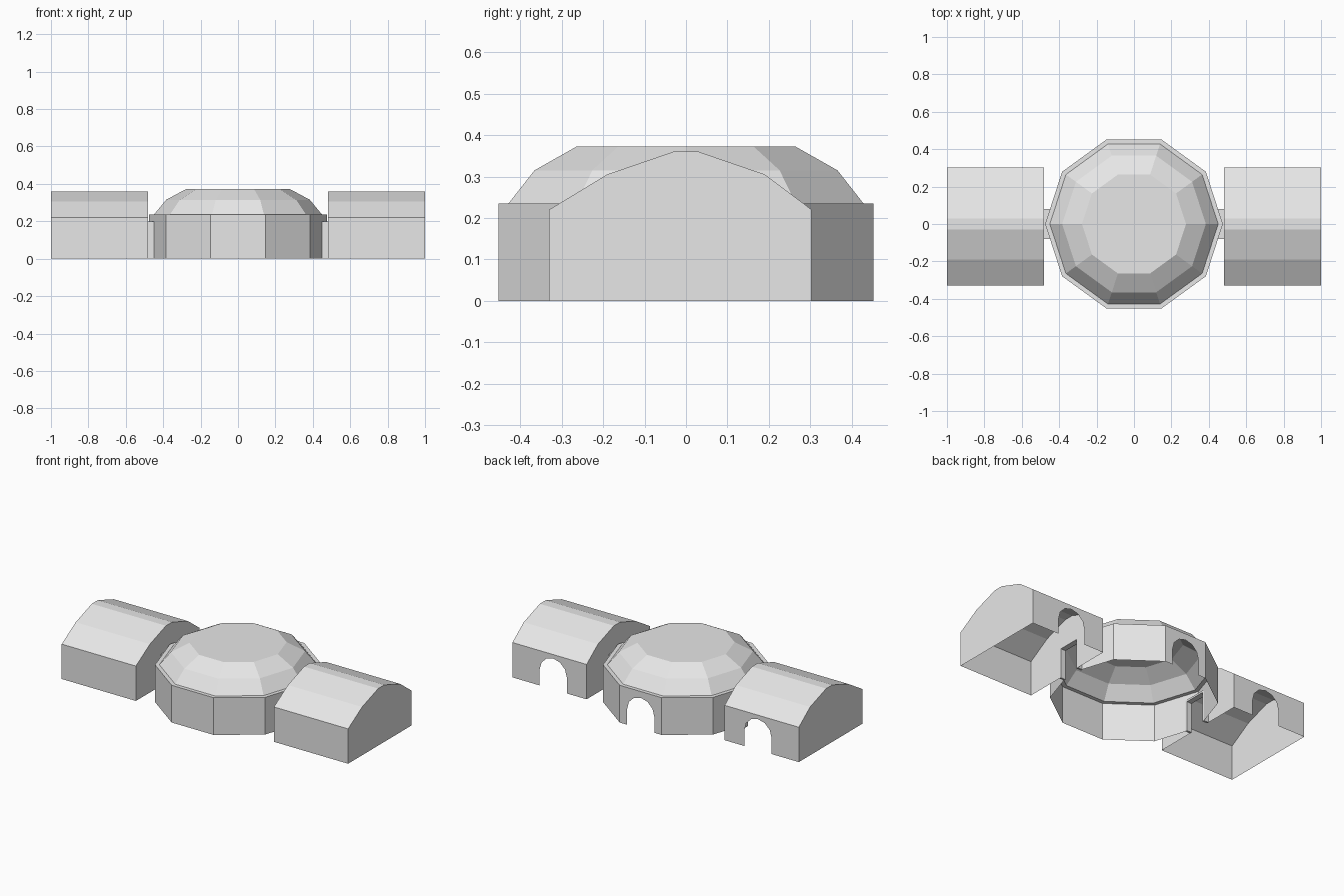
import bpy, bmesh, math
from mathutils import Vector

cube = bpy.data.objects.get("Cube")
if cube:
    bpy.data.objects.remove(cube)

grey = bpy.data.materials.new("pale grey")
grey.use_nodes = True
colour = (0.8, 0.8, 0.8, 1)
grey.diffuse_color = colour
grey.node_tree.nodes["Principled BSDF"].inputs["Base Color"].default_value = colour

WALL_Z = 0.235
DOOR_W, DOOR_Z = 0.08, 0.2
ARCH_R, ARCH_SPRING = 0.095, 0.1


def shell(name, polygons):
    """Open, flat-shaded shell made from a list of polygons."""
    bm = bmesh.new()
    for poly in polygons:
        bm.faces.new([bm.verts.new(p) for p in poly])
    bmesh.ops.remove_doubles(bm, verts=bm.verts, dist=0.0005)
    bmesh.ops.recalc_face_normals(bm, faces=bm.faces)
    mesh = bpy.data.meshes.new(name)
    bm.to_mesh(mesh)
    bm.free()
    mesh.materials.append(grey)
    obj = bpy.data.objects.new(name, mesh)
    bpy.context.collection.objects.link(obj)
    return obj


def ring(radius, z, sides=10):
    return [Vector((radius * math.cos(i * math.tau / sides),
                    radius * math.sin(i * math.tau / sides), z)) for i in range(sides)]


def bands(rings):
    """Quads joining each ring to the next."""
    return [[a[i], a[i - 1], b[i - 1], b[i]]
            for a, b in zip(rings, rings[1:]) for i in range(len(a))]


def arched_wall(x0, x1, y, top, centre):
    """Wall along x with an arched opening; x0 is less than x1."""
    arch = [(centre - ARCH_R * math.cos(i * math.pi / 6), y,
             ARCH_SPRING + ARCH_R * math.sin(i * math.pi / 6)) for i in range(7)]
    return ([(x0, y, 0), (centre - ARCH_R, y, 0)] + arch +
            [(centre + ARCH_R, y, 0), (x1, y, 0), (x1, y, top), (x0, y, top)])


# Ten-sided central walls: doorways at both side corners, arch at the back
foot, head = ring(0.475, 0), ring(0.475, WALL_Z)
walls = []
for i in range(10):
    j = (i + 1) % 10
    if i == 2:
        walls.append(arched_wall(foot[j].x, foot[i].x, foot[i].y, WALL_Z, 0))
    elif i % 5 in (0, 4):
        corner, far = (i, j) if i % 5 == 0 else (j, i)
        jamb = foot[corner].lerp(foot[far], DOOR_W / abs(foot[far].y))
        lift = Vector((0, 0, DOOR_Z))
        walls.append([foot[far], jamb, jamb + lift, foot[corner] + lift,
                      head[corner], head[far]])
    else:
        walls.append([foot[i], foot[j], head[j], head[i]])
shell("central_walls", walls)

# Narrow ledge and faceted dome
tiers = [head] + [ring(r, z) for r, z in ((0.45, WALL_Z), (0.384, 0.315), (0.278, 0.372))]
shell("dome_roof", bands(tiers) + [tiers[-1]])

# Barrel-roofed halls and the short passages that join them to the centre
FRONT, BACK, EAVE = -0.33, 0.303, 0.22
roof = [(FRONT, EAVE), (-0.19, 0.305), (-0.03, 0.36), (0.03, 0.36), (0.19, 0.305), (BACK, EAVE)]
inner, outer = 0.482, 1.0
for side, s in (("left", 1), ("right", -1)):
    xi, xo = s * inner, s * outer
    door = DOOR_W - 0.012
    gable = [(FRONT, 0)] + roof + [(BACK, 0)]
    notch = [(door, 0), (door, DOOR_Z - 0.012), (-door, DOOR_Z - 0.012), (-door, 0)]
    hall = [[(xo, y, z) for y, z in gable],
            [(xi, y, z) for y, z in gable + notch],
            [(xi, FRONT, 0), (xo, FRONT, 0), (xo, FRONT, EAVE), (xi, FRONT, EAVE)],
            arched_wall(min(xi, xo), max(xi, xo), BACK, EAVE, s * 0.715)]
    for (y0, z0), (y1, z1) in zip(roof, roof[1:]):
        hall.append([(xi, y0, z0), (xo, y0, z0), (xo, y1, z1), (xi, y1, z1)])
    shell(side + "_hall", hall)

    frame = [(-DOOR_W, 0), (-DOOR_W, DOOR_Z), (DOOR_W, DOOR_Z), (DOOR_W, 0)]
    xa = s * 0.447
    lining = notch[::-1]
    panels = []
    for outline in (frame, lining):
        for (y0, z0), (y1, z1) in zip(outline, outline[1:]):
            panels.append([(xa, y0, z0), (xi, y0, z0), (xi, y1, z1), (xa, y1, z1)])
    # Jamb ends and feet between the outer frame and its lining
    for k in range(3):
        panels.append([(xa, *frame[k]), (xa, *frame[k + 1]), (xa, *lining[k + 1]), (xa, *lining[k])])
    for k in (0, 3):
        panels.append([(xa, *frame[k]), (xi, *frame[k]), (xi, *lining[k]), (xa, *lining[k])])
    shell(side + "_passage", panels)
